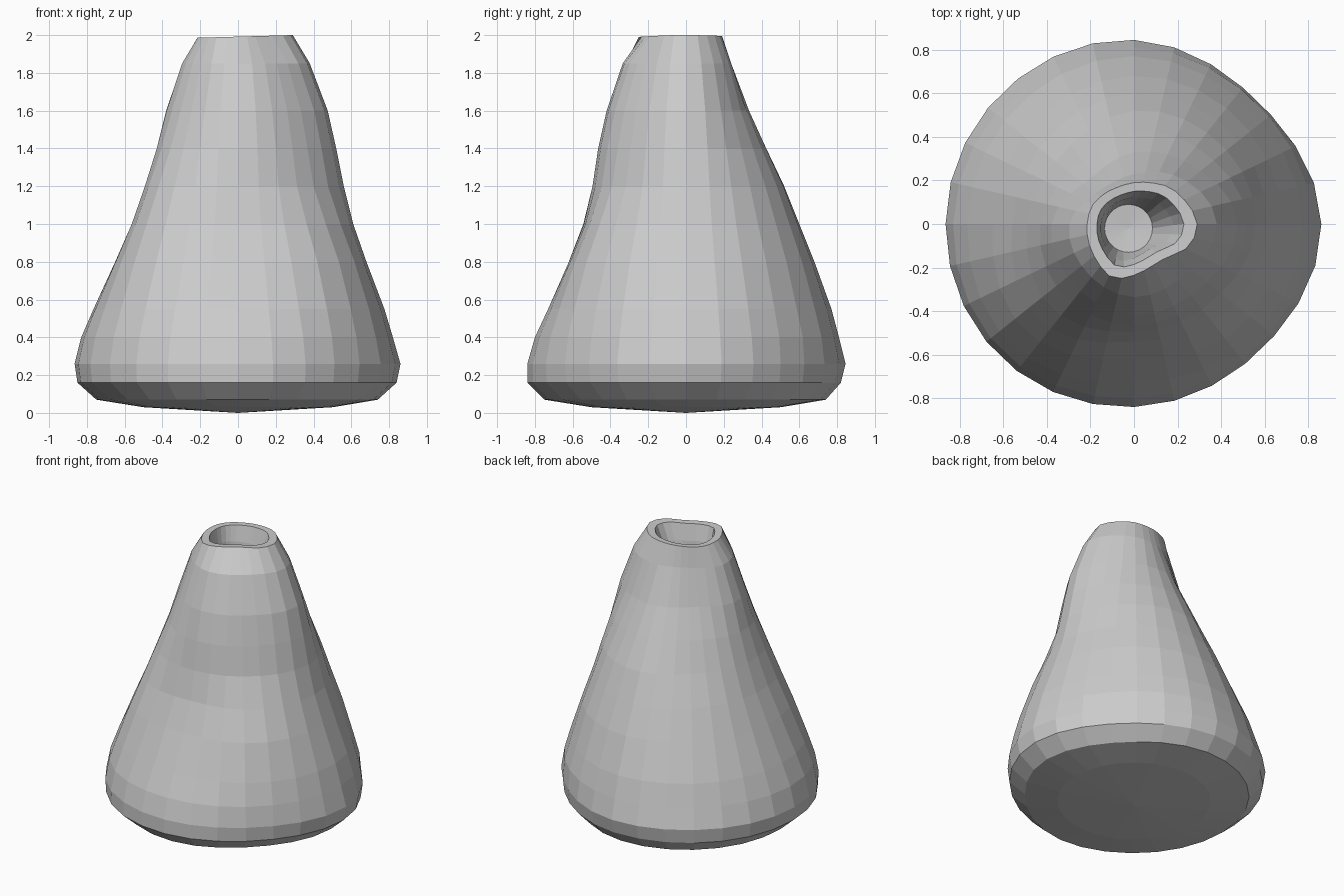
import bpy, bmesh
from math import sin, cos, pi

if "Cube" in bpy.data.objects:
    bpy.data.objects.remove(bpy.data.objects["Cube"])

SEGS = 28

# Cross-sections: height, then radii spaced evenly counter-clockwise from +x
SECTIONS = [
    (0.03, [.50]),
    (0.07, [.74, .70, .74, .75, .75, .75, .75, .71]),
    (0.16, [.84, .79, .82, .84, .85, .86, .84, .81]),
    (0.26, [.86, .80, .845, .855, .865, .865, .84, .82]),
    (0.40, [.82, .79, .81, .81, .83, .84, .80, .80]),
    (0.55, [.775, .75, .77, .76, .765, .79, .73, .76]),
    (0.80, [.68, .68, .68, .65, .65, .70, .62, .68]),
    (1.00, [.61, .61, .60, .56, .56, .62, .54, .59]),
    (1.20, [.56, .54, .52, .46, .49, .54, .495, .505]),
    (1.40, [.52, .46, .425, .375, .43, .46, .465, .465]),
    (1.60, [.475, .38, .33, .29, .38, .39, .42, .42]),
    (1.85, [.38, .30, .23, .22, .295, .31, .335, .33]),
]
RIM = [.29, .26, .235, .205, .19, .185, .195, .21,
       .215, .225, .24, .265, .235, .21, .215, .27]


def radius(vals, t):
    """Closed Catmull-Rom interpolation, t in 0..1."""
    n = len(vals)
    i, f = divmod(t * n, 1)
    a, b, c, d = (vals[(int(i) + k) % n] for k in (-1, 0, 1, 2))
    return b + .5 * f * (c - a + f * (2*a - 5*b + 4*c - d + f * (3*(b - c) + d - a)))


bm = bmesh.new()


def ring(z, vals, scale=1, cx=0, cy=0, tilt=0):
    out = []
    for s in range(SEGS):
        a = 2 * pi * s / SEGS
        r = radius(vals, s / SEGS) * scale
        x = cx + r * cos(a)
        out.append(bm.verts.new((x, cy + r * sin(a), z + tilt * x)))
    return out


# Outer body, rim and tapering socket as one continuous skin
rings = [ring(z, v) for z, v in SECTIONS]
rings.append(ring(1.992, RIM, tilt=.028))
rings.append(ring(1.99, RIM, .79, tilt=.028))
rings.append(ring(1.88, RIM, .66, -.01, -.005))
rings.append(ring(1.65, [.11], 1, -.025, -.02))
for lo, hi in zip(rings, rings[1:]):
    for s in range(SEGS):
        t = (s + 1) % SEGS
        bm.faces.new((lo[s], lo[t], hi[t], hi[s]))

# Shallow domed underside and socket floor
for loop, tip in ((rings[0], (0, 0, 0)), (rings[-1], (-.025, -.02, 1.64))):
    c = bm.verts.new(tip)
    for s in range(SEGS):
        bm.faces.new((loop[s], loop[(s + 1) % SEGS], c))
bmesh.ops.recalc_face_normals(bm, faces=bm.faces)

mesh = bpy.data.meshes.new("hollow_topped_cone")
bm.to_mesh(mesh)
bm.free()
obj = bpy.data.objects.new("hollow_topped_cone", mesh)
bpy.context.collection.objects.link(obj)
